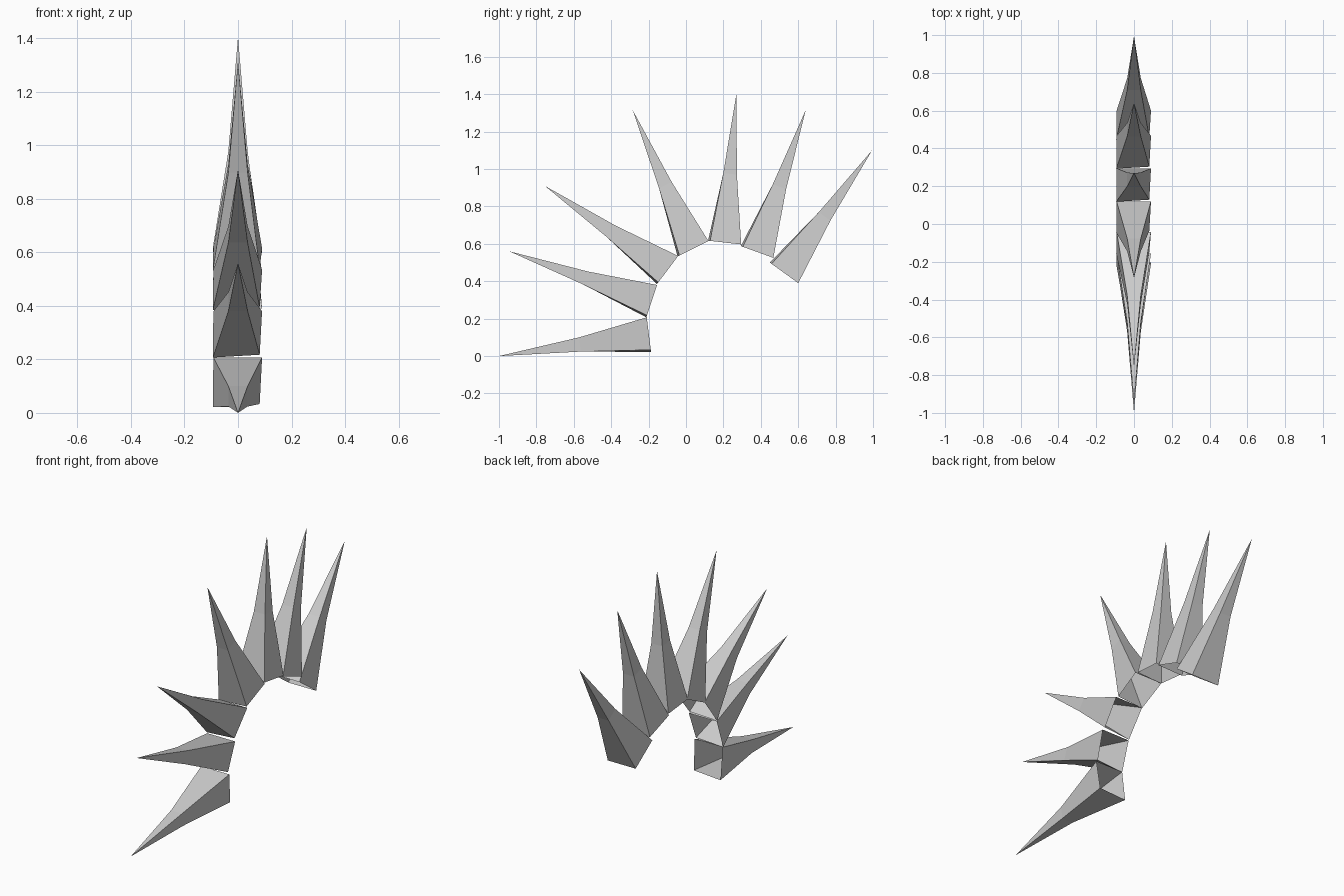
import bpy
from mathutils import Vector

if "Cube" in bpy.data.objects:
    bpy.data.objects.remove(bpy.data.objects["Cube"])

# Side profile of each spike (y, z): tip, outer base edge, inner base edge
SPIKES = [
    ((-1.00, 0.00), (-0.21, 0.207), (-0.187, 0.022)),
    ((-0.945, 0.56), (-0.155, 0.38), (-0.212, 0.207)),
    ((-0.755, 0.91), (-0.042, 0.535), (-0.155, 0.385)),
    ((-0.285, 1.315), (0.12, 0.615), (-0.045, 0.533)),
    ((0.27, 1.405), (0.295, 0.597), (0.118, 0.617)),
    ((0.64, 1.315), (0.467, 0.525), (0.293, 0.588)),
    ((0.995, 1.10), (0.60, 0.39), (0.448, 0.50)),
]


def spike(index, tip, outer, inner):
    """Hollow four-sided spike, pinched in the middle, open at its base."""
    t, a, b = Vector(tip), Vector(outer), Vector(inner)
    centre = (a + b) / 2
    mid = centre.lerp(t, 0.46)
    half = (a - b) * 0.205
    # one base corner is slightly tucked in
    tucked = b + (a - b) * 0.06
    base = [(-0.092, *a), (0.09, *a), (0.081, *tucked), (-0.094, *b)]
    ring = [(-0.036, *(mid + half)), (0.036, *(mid + half)),
            (0.036, *(mid - half)), (-0.036, *(mid - half))]
    faces = []
    for i in range(4):
        j = (i + 1) % 4
        faces.append((j, i, 4 + i, 4 + j))
        faces.append((4 + j, 4 + i, 8))
    mesh = bpy.data.meshes.new(f"spike_{index}")
    mesh.from_pydata(base + ring + [(0, *t)], [], faces)
    # outward winding
    c = Vector((0, *centre)).lerp(Vector((0, *t)), 0.4)
    if sum((p.center - c).dot(p.normal) for p in mesh.polygons) < 0:
        mesh.flip_normals()
    obj = bpy.data.objects.new(f"spike_{index}", mesh)
    bpy.context.collection.objects.link(obj)


# Fan of seven spikes
for n, s in enumerate(SPIKES, 1):
    spike(n, *s)
